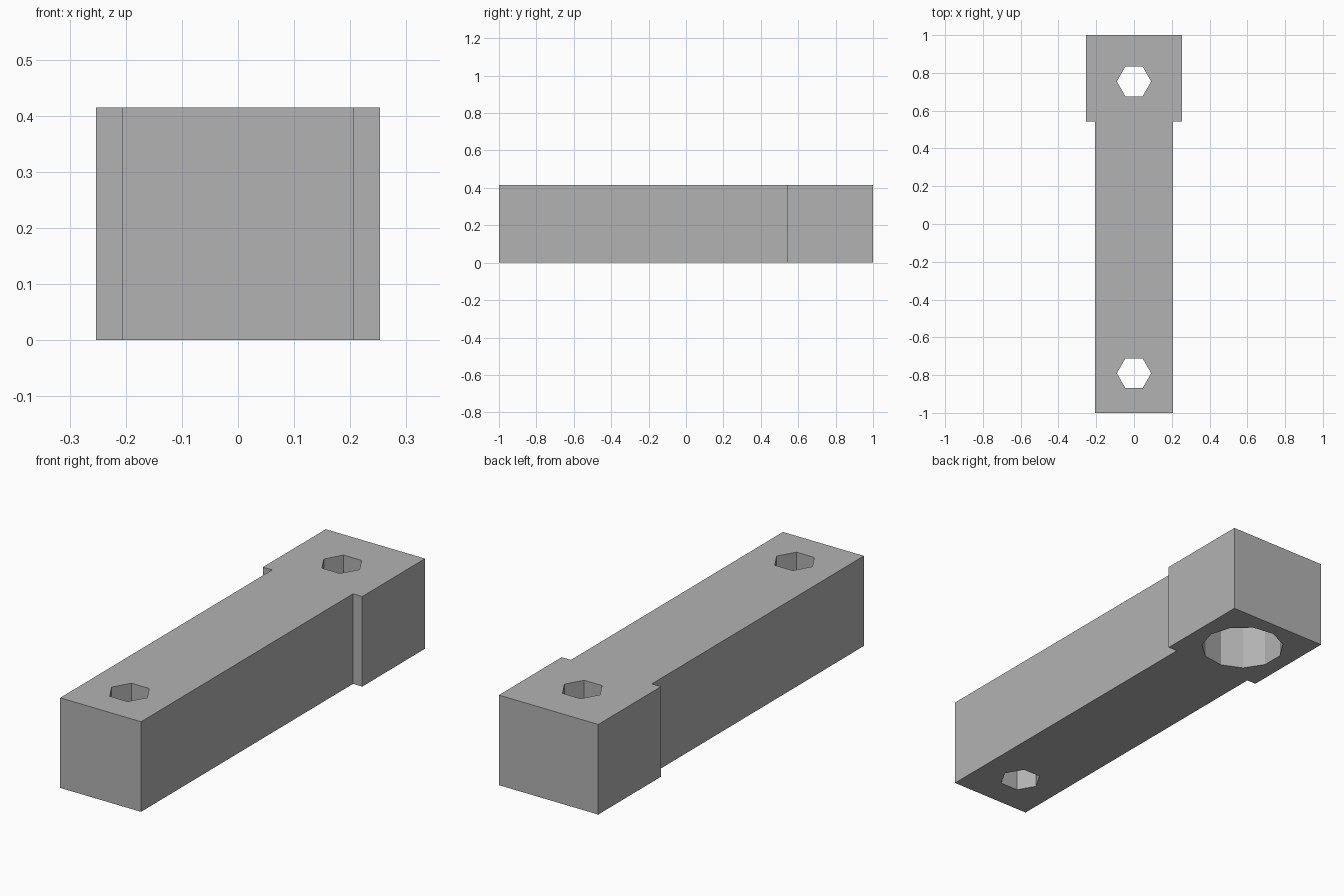
import bpy
import math

default = bpy.data.objects.get("Cube")
if default:
    bpy.data.objects.remove(default, do_unlink=True)

HEIGHT = 0.415

grey = bpy.data.materials.new("plain grey")
grey.use_nodes = True
colour = (0.45, 0.45, 0.45, 1)
grey.diffuse_color = colour
grey.node_tree.nodes["Principled BSDF"].inputs["Base Color"].default_value = colour


def prism(name, outline, bottom, top):
    """Extrude a counter-clockwise xy outline between two heights."""
    n = len(outline)
    verts = [(x, y, z) for z in (bottom, top) for x, y in outline]
    faces = [tuple(reversed(range(n))), tuple(range(n, 2 * n))]
    faces += [(i, (i + 1) % n, (i + 1) % n + n, i + n) for i in range(n)]
    mesh = bpy.data.meshes.new(name)
    mesh.from_pydata(verts, [], faces)
    mesh.materials.append(grey)
    obj = bpy.data.objects.new(name, mesh)
    bpy.context.collection.objects.link(obj)
    return obj


def drill(body, name, y, radius, sides, bottom, top):
    """Cut a vertical polygonal hole through the body."""
    ring = [(radius * math.cos(math.tau * i / sides),
             y + radius * math.sin(math.tau * i / sides)) for i in range(sides)]
    cutter = prism(name, ring, bottom, top)
    cutter.hide_render = True
    cutter.hide_set(True)
    cut = body.modifiers.new(name, "BOOLEAN")
    cut.operation = "DIFFERENCE"
    cut.solver = "EXACT"
    cut.object = cutter
    bpy.context.view_layer.objects.active = body
    bpy.ops.object.modifier_apply(modifier=cut.name)
    bpy.data.objects.remove(cutter, do_unlink=True)


# Bar with a wider head at the back, mirrored outline
right_side = [(0.206, -1), (0.206, 0.543), (0.253, 0.543), (0.253, 1)]
outline = right_side + [(-x, y) for x, y in reversed(right_side)]
bar = prism("mounting_bar", outline, 0, HEIGHT)

# Screw holes at both ends, with a recess under the head
drill(bar, "front_hole", -0.79, 0.091, 6, -0.1, HEIGHT + 0.1)
drill(bar, "back_hole", 0.755, 0.091, 6, -0.1, HEIGHT + 0.1)
drill(bar, "back_recess", 0.755, 0.183, 11, -0.1, 0.26)
